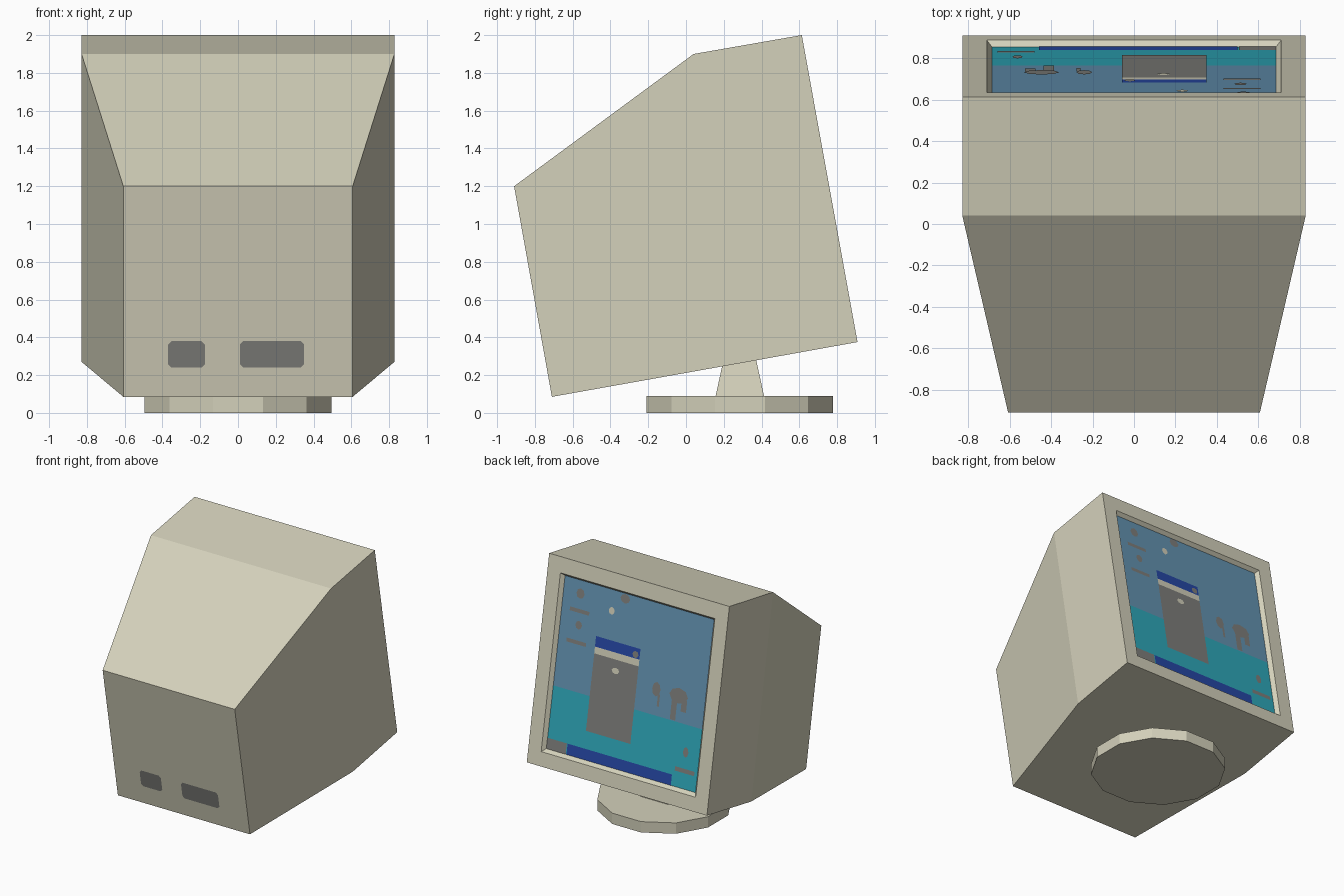
import bpy, bmesh, math
from mathutils import Vector

if "Cube" in bpy.data.objects:
    bpy.data.objects.remove(bpy.data.objects["Cube"])


def material(name, rgb):
    m = bpy.data.materials.new(name)
    lin = [(c / 255 / 12.92) if c < 11 else ((c / 255 + 0.055) / 1.055) ** 2.4 for c in rgb]
    m.diffuse_color = (*lin, 1)
    m.use_nodes = True
    m.node_tree.nodes["Principled BSDF"].inputs["Base Color"].default_value = m.diffuse_color
    return m


BEIGE = material("beige plastic", (212, 209, 187))
GREY = material("dark grey", (127, 127, 123))
BLUE = material("sky blue", (100, 147, 178))
TEAL = material("teal", (46, 168, 186))
NAVY = material("navy", (38, 72, 165))


def make(name, verts, faces, mat, recalc=False):
    me = bpy.data.meshes.new(name)
    me.from_pydata([tuple(v) for v in verts], [], faces)
    if recalc:
        bm = bmesh.new()
        bm.from_mesh(me)
        bmesh.ops.recalc_face_normals(bm, faces=bm.faces)
        bm.to_mesh(me)
        bm.free()
    me.materials.append(mat)
    ob = bpy.data.objects.new(name, me)
    bpy.context.collection.objects.link(ob)
    return ob


# Tilted screen plane: t runs down the face, d is the depth into the case
TOP = Vector((0, 0.613, 2.0))
LOW = Vector((0, 0.908, 0.375))
DOWN = (LOW - TOP).normalized()
OUT = Vector((0, -DOWN.z, DOWN.y))
LENGTH = (LOW - TOP).length


def on_face(x, t, d=0.0):
    return TOP + DOWN * t - OUT * d + Vector((x, 0, 0))


def ring(half, top, bottom):
    return [Vector((half, *top)), Vector((half, *bottom)),
            Vector((-half, *bottom)), Vector((-half, *top))]


def face_ring(half, t0, t1, d):
    return [on_face(half, t0, d), on_face(half, t1, d),
            on_face(-half, t1, d), on_face(-half, t0, d)]


# Case: front ring, widest ring, bezel, opening and tapered recess
T0, T1, SCREEN_HALF, DEPTH = 0.145, 1.512, 0.685, 0.03
rings = [ring(0.607, (-0.91, 1.20), (-0.71, 0.085)),
         ring(0.828, (0.04, 1.90), (0.325, 0.27)),
         face_ring(0.828, 0, LENGTH, 0),
         face_ring(0.71, 0.125, 1.537, 0),
         face_ring(SCREEN_HALF, T0, T1, DEPTH)]
verts = [v for r in rings for v in r]
faces = [(0, 1, 2, 3)]
for k in range(len(rings) - 1):
    for i in range(4):
        j = (i + 1) % 4
        faces.append((k * 4 + i, k * 4 + j, k * 4 + 4 + j, k * 4 + 4 + i))
make("monitor_case", verts, faces, BEIGE, True)


# Screen artwork: u runs left to right and v top to bottom, seen from behind
def on_screen(u, v, layer):
    return on_face(SCREEN_HALF * (1 - 2 * u), T0 + (T1 - T0) * v, DEPTH - 0.002 * layer)


def plate(name, u0, u1, v0, v1, mat, layer=1):
    pts = [(u0, v0), (u0, v1), (u1, v1), (u1, v0)]
    return make(name, [on_screen(u, v, layer) for u, v in pts], [(0, 1, 2, 3)], mat)


def blob(name, u, v, ru, rv, mat, layer=2, n=8):
    pts = [on_screen(u + ru * math.cos(a), v - rv * math.sin(a), layer)
           for a in (math.tau * i / n for i in range(n))]
    return make(name, pts, [tuple(range(n))], mat)


HORIZON = 0.635
plate("screen_upper", 0, 1, 0, HORIZON, BLUE, 0)
plate("screen_lower", 0, 1, HORIZON, 1, TEAL, 0)
plate("task_bar", 0.135, 0.835, 0.937, 1, NAVY)
plate("start_button", 0, 0.13, 0.937, 1, GREY)
plate("tray_text", 0.85, 0.98, 0.885, 0.91, GREY)

# Open window
plate("window_title", 0.245, 0.543, 0.287, 0.348, NAVY)
plate("window_menu", 0.245, 0.543, 0.348, 0.387, BEIGE)
plate("window_panel", 0.245, 0.543, 0.387, 0.835, GREY)
blob("window_button", 0.515, 0.325, 0.02, 0.02, GREY)
blob("window_mark", 0.396, 0.45, 0.025, 0.018, BEIGE)

# Desktop icons with label strips
for u, v, ru, rv in [(0.115, 0.075, 0.027, 0.03), (0.41, 0.03, 0.032, 0.027),
                     (0.125, 0.255, 0.022, 0.025), (0.91, 0.79, 0.018, 0.03)]:
    blob("icon", u, v, ru, rv, GREY)
for v in (0.175, 0.355):
    plate("icon_label", 0.055, 0.185, v - 0.011, v + 0.011, GREY)
blob("pointer", 0.33, 0.12, 0.02, 0.022, BEIGE)

# Wallpaper figures: two bodies with thin legs
blob("small_figure", 0.675, 0.485, 0.028, 0.042, GREY)
plate("small_figure_leg", 0.688, 0.702, 0.51, 0.58, GREY)
blob("large_figure", 0.825, 0.485, 0.062, 0.045, GREY)
for u, v in ((0.80, 0.63), (0.865, 0.57)):
    plate("large_figure_leg", u - 0.018, u + 0.018, 0.50, v, GREY)


# Front vents with clipped corners
def vent(name, x0, x1, z0, z1, c=0.018):
    pts = [(x0 + c, z0), (x1 - c, z0), (x1, z0 + c), (x1, z1 - c),
           (x1 - c, z1), (x0 + c, z1), (x0, z1 - c), (x0, z0 + c)]
    return make(name, [(x, -0.713 - 0.2 * (z - 0.085) / 1.115, z) for x, z in pts],
                [tuple(range(8))], GREY)


vent("vent_small", -0.37, -0.175, 0.24, 0.38)
vent("vent_large", 0.01, 0.35, 0.24, 0.38)


# Stand: twelve-sided foot and square tapered neck
def frustum(name, sides, r0, r1, z0, z1, y=0.285):
    bpy.ops.mesh.primitive_cone_add(vertices=sides, radius1=r0, radius2=r1, depth=z1 - z0,
                                    location=(0, y, (z0 + z1) / 2),
                                    rotation=(0, 0, math.pi / sides))
    ob = bpy.context.object
    ob.name = name
    ob.data.materials.append(BEIGE)
    return ob


frustum("foot", 12, 0.512, 0.512, 0, 0.09)
frustum("neck", 4, 0.128 * math.sqrt(2), 0.08 * math.sqrt(2), 0.09, 0.31)
